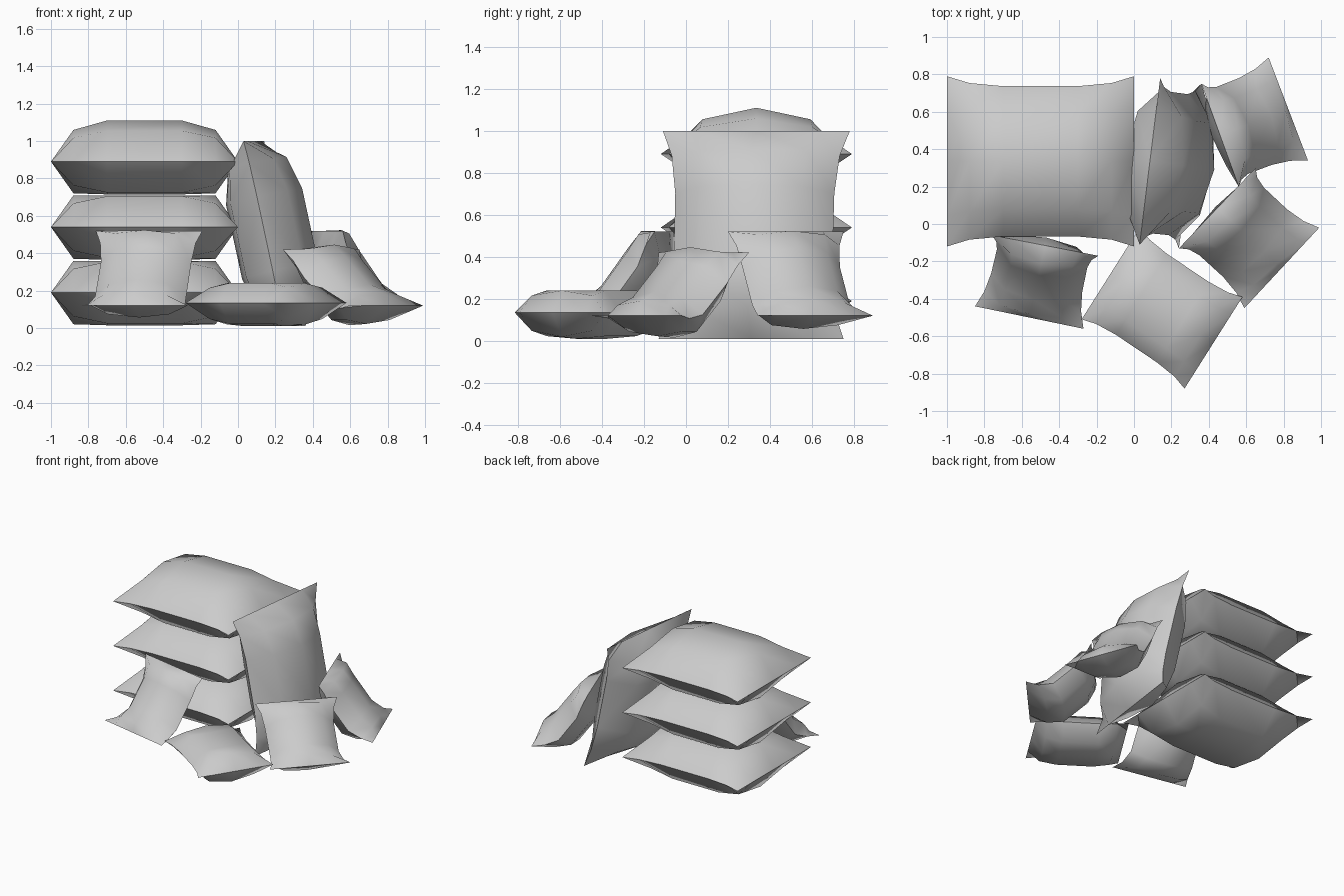
import bpy, bmesh, math
from mathutils import Vector

cube = bpy.data.objects.get("Cube")
if cube:
    bpy.data.objects.remove(cube)

cloth = bpy.data.materials.new("light_grey_cloth")
cloth.use_nodes = True
cloth.diffuse_color = (0.6, 0.6, 0.6, 1)
bsdf = next(n for n in cloth.node_tree.nodes if n.type == 'BSDF_PRINCIPLED')
bsdf.inputs["Base Color"].default_value = (0.6, 0.6, 0.6, 1)

# Grid positions along length and width, each with its puffiness
LENGTH = [(-1, 0), (-.76, .77), (-.4, 1), (.4, 1), (.76, .77), (1, 0)]
WIDTH = [(-1, 0), (-.64, .75), (0, 1), (.64, .75), (1, 0)]


def pillow(name, corners, up, down, pull=.12, sag=0, cap_up=1, cap_down=1):
    """corners: two at the start of the length, two at its end, each ordered along the width."""
    a, b, c, d = (Vector(p) for p in corners)
    normal = (c + d - a - b).cross(b + d - a - c).normalized()
    bm = bmesh.new()

    def layer(side, puff, cap, seam):
        rows = []
        for i, (u, fu) in enumerate(LENGTH):
            row = []
            for j, (v, fv) in enumerate(WIDTH):
                if seam and fu * fv == 0:
                    row.append(seam[i][j])
                    continue
                s = (u + 1) / 2
                t = (v * (1 - pull * (1 - u ** 4)) + 1) / 2
                p = a.lerp(c, s).lerp(b.lerp(d, s), t)
                bend = sag * (1 - u * u) * (1 + .5 * u)
                height = min(puff * fu * fv, cap)
                row.append(bm.verts.new(p + normal * (side * height - bend)))
            rows.append(row)
        for i in range(len(LENGTH) - 1):
            for j in range(len(WIDTH) - 1):
                bm.faces.new((rows[i][j], rows[i + 1][j], rows[i + 1][j + 1], rows[i][j + 1]))
        return rows

    seam = layer(1, up, cap_up, None)
    layer(-1, down, cap_down, seam)
    bmesh.ops.recalc_face_normals(bm, faces=bm.faces)
    mesh = bpy.data.meshes.new(name)
    bm.to_mesh(mesh)
    bm.free()
    mesh.materials.append(cloth)
    obj = bpy.data.objects.new(name, mesh)
    bpy.context.collection.objects.link(obj)
    bpy.ops.object.select_all(action='DESELECT')
    obj.select_set(True)
    bpy.context.view_layer.objects.active = obj
    bpy.ops.object.shade_smooth_by_angle(angle=math.radians(55))


# Stack of three large pillows, pressed flat where they touch
for name, z, cap in (("bottom", .19, .17), ("middle", .54, .17), ("top", .89, 1)):
    pillow("stack_pillow_" + name,
           [(x, y, z) for x in (-1, 0) for y in (-.12, .79)],
           .22, .22, cap_up=cap, cap_down=.175)

# Large pillow leaning on the stack
pillow("leaning_large_pillow",
       [(.03, -.11, 1), (.14, .78, 1), (.24, -.13, .01), (.36, .75, .01)],
       .2, .22, pull=.15)

# Small pillow lying flat in front
pillow("small_flat_pillow",
       [(-.28, -.51, .135), (.03, -.02, .135), (.27, -.88, .135), (.58, -.39, .135)],
       .14, .15, cap_up=.105, cap_down=.125)

# Small slumped pillows, listed from top edge to bottom edge
SLUMPED = {
    "left": [(-.76, -.06, .52), (-.19, -.17, .52), (-.85, -.44, .12), (-.27, -.56, .12)],
    "front_right": [(.24, -.13, .42), (.65, .3, .42), (.59, -.45, .12), (.99, -.02, .12)],
    "back_right": [(.56, .2, .52), (.36, .75, .52), (.93, .34, .12), (.72, .89, .12)],
}
for side, corners in SLUMPED.items():
    pillow("small_slumped_pillow_" + side, corners, .13, .13, pull=.16, sag=.1)
